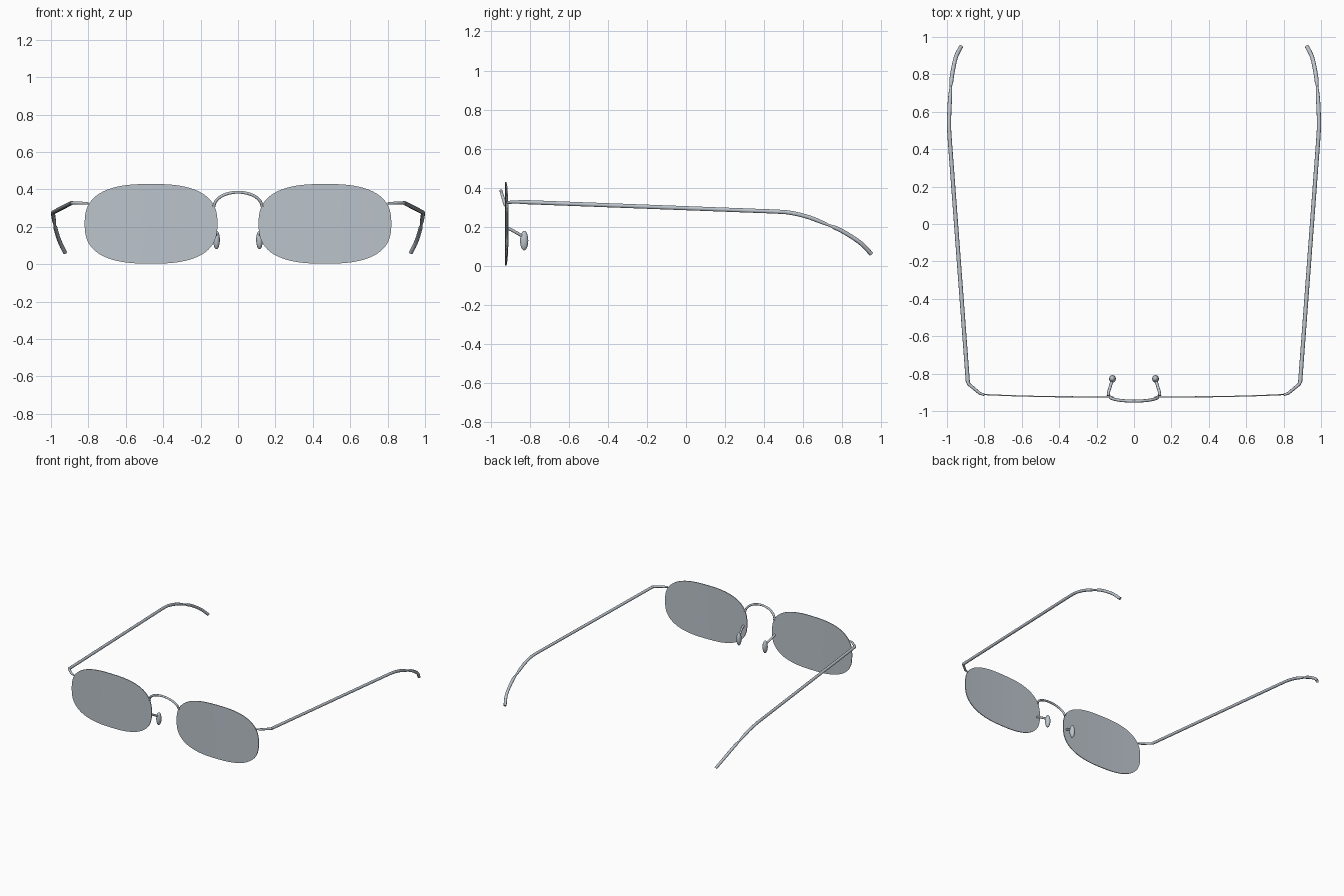
import bpy, bmesh, math
from mathutils import Vector

cube = bpy.data.objects.get("Cube")
if cube:
    bpy.data.objects.remove(cube, do_unlink=True)


def material(name, rgb):
    m = bpy.data.materials.new(name)
    m.use_nodes = True
    m.diffuse_color = (*rgb, 1)
    m.node_tree.nodes["Principled BSDF"].inputs["Base Color"].default_value = (*rgb, 1)
    return m


grey = material("cool grey", (0.5, 0.55, 0.6))


def finish(name, bm):
    bmesh.ops.recalc_face_normals(bm, faces=bm.faces)
    me = bpy.data.meshes.new(name)
    bm.to_mesh(me)
    bm.free()
    me.materials.append(grey)
    ob = bpy.data.objects.new(name, me)
    bpy.context.collection.objects.link(ob)
    bpy.ops.object.select_all(action='DESELECT')
    ob.select_set(True)
    bpy.context.view_layer.objects.active = ob
    bpy.ops.object.shade_smooth_by_angle(angle=math.radians(40))
    return ob


def smooth_path(points, steps=6):
    """Catmull-Rom curve through the points."""
    p = [Vector(q) for q in points]
    p = [2 * p[0] - p[1]] + p + [2 * p[-1] - p[-2]]
    out = []
    for a, b, c, d in zip(p, p[1:], p[2:], p[3:]):
        for k in range(steps):
            t = k / steps
            out.append(b + (c - a) * t / 2 + (2 * a - 5 * b + 4 * c - d) * t * t / 2
                       + (3 * b - a - 3 * c + d) * t ** 3 / 2)
    return out + [p[-2]]


def tube(name, path, radii, sides=10):
    """Round wire along a path, radius given for each point."""
    bm = bmesh.new()
    path = [Vector(q) for q in path]
    rings = []
    for i, q in enumerate(path):
        d = (path[min(i + 1, len(path) - 1)] - path[max(i - 1, 0)]).normalized()
        u = d.cross(Vector((0, 0, 1))).normalized()
        v = u.cross(d)
        angles = [2 * math.pi * k / sides for k in range(sides)]
        rings.append([bm.verts.new(q + radii[i] * (u * math.cos(a) + v * math.sin(a)))
                      for a in angles])
    for r, s in zip(rings, rings[1:]):
        for k in range(sides):
            n = (k + 1) % sides
            bm.faces.new((r[k], r[n], s[n], s[k]))
    bm.faces.new(rings[0])
    bm.faces.new(rings[-1])
    return finish(name, bm)


def lens(name, side):
    """Rounded-rectangle lens, gently bowed back at its outer edge."""
    bm = bmesh.new()
    n, levels = 72, 8
    layers = []
    for depth in (-0.003, 0.003):
        rings = []
        for j in range(levels + 1):
            s = j / levels
            ring = []
            for k in range(n if j else 1):
                a = 2 * math.pi * k / n
                c, w = math.cos(a), math.sin(a)
                x = 0.465 + 0.355 * s * math.copysign(abs(c) ** 0.76, c)
                z = 0.216 + 0.213 * s * math.copysign(abs(w) ** 0.76, w)
                y = -0.924 + 0.013 * max(0, (x - 0.3) / 0.52) ** 2 + depth
                ring.append(bm.verts.new((side * x, y, z)))
            rings.append(ring)
        for k in range(n):
            m = (k + 1) % n
            bm.faces.new((rings[0][0], rings[1][k], rings[1][m]))
            for r, s in zip(rings[1:], rings[2:]):
                bm.faces.new((r[k], s[k], s[m], r[m]))
        layers.append(rings[-1])
    for k in range(n):
        m = (k + 1) % n
        bm.faces.new((layers[0][k], layers[0][m], layers[1][m], layers[1][k]))
    return finish(name, bm)


for side, label in ((1, "left"), (-1, "right")):
    def sided(points):
        return [(side * x, y, z) for x, y, z in points]

    lens(label + "_lens", side)

    # Hinge piece joining lens and temple
    hinge = sided([(0.80, -0.914, 0.325), (0.825, -0.905, 0.326),
                   (0.885, -0.855, 0.328), (0.89, -0.838, 0.328)])
    tube(label + "_hinge", hinge, [0.006, 0.008, 0.009, 0.009])

    # Straight temple arm that bends down toward the ear
    arm = [sided([(0.888, -0.85, 0.328)])[0]] + smooth_path(sided(
        [(0.985, 0.45, 0.279), (0.989, 0.53, 0.273),
         (0.986, 0.63, 0.249), (0.979, 0.745, 0.203)]))
    tube(label + "_temple", arm, [0.011] * (len(arm) - 4) + [0.010, 0.009, 0.007, 0.005])

    # Curved ear tip
    tip = smooth_path(sided([(0.980, 0.73, 0.21), (0.972, 0.80, 0.178),
                             (0.953, 0.89, 0.120), (0.925, 0.948, 0.062)]))
    tube(label + "_ear_tip", tip, [0.005, 0.007, 0.009] + [0.011] * (len(tip) - 3))

    # Nose pad and its support wire
    tube(label + "_pad_arm", sided([(0.138, -0.918, 0.195), (0.135, -0.895, 0.186),
                                    (0.118, -0.84, 0.155)]), [0.008] * 3)
    bm = bmesh.new()
    bmesh.ops.create_uvsphere(bm, u_segments=20, v_segments=14, radius=1)
    bmesh.ops.scale(bm, vec=(0.018, 0.021, 0.05), verts=bm.verts)
    bmesh.ops.translate(bm, vec=(side * 0.115, -0.828, 0.13), verts=bm.verts)
    finish(label + "_nose_pad", bm)

# Arched bridge, leaning slightly forward
arch = []
for k in range(25):
    a = math.pi * k / 24
    arch.append((-0.128 * math.cos(a), -0.924 - 0.023 * math.sin(a),
                 0.308 + 0.077 * math.sin(a)))
tube("bridge", arch, [0.008] * len(arch))
